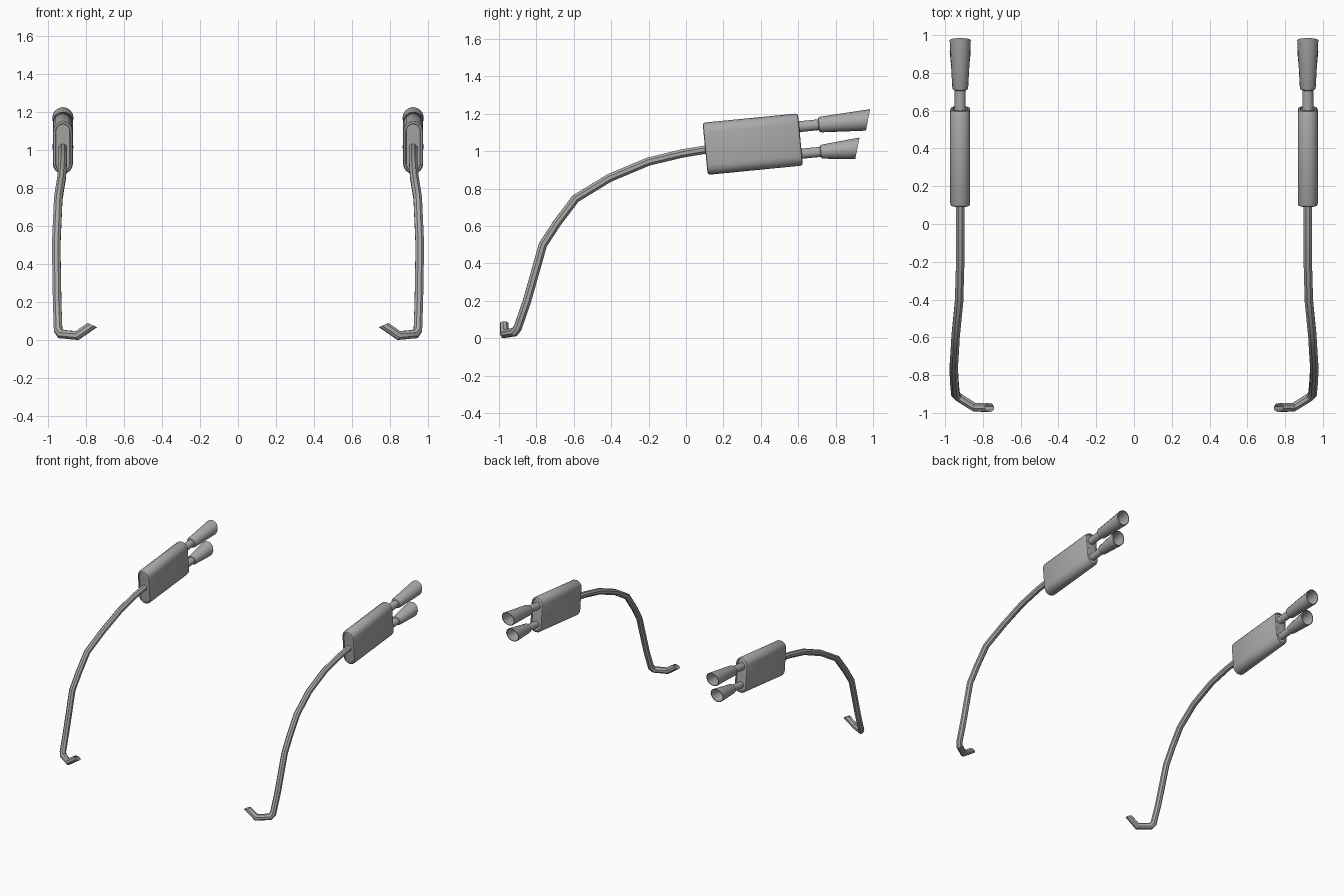
import bpy, math
from math import sin, cos, pi
from mathutils import Vector

cube = bpy.data.objects.get("Cube")
if cube:
    bpy.data.objects.remove(cube, do_unlink=True)

metal = bpy.data.materials.new("grey_metal")
metal.use_nodes = True
GREY = (0.4, 0.4, 0.4, 1)
metal.diffuse_color = GREY
metal.node_tree.nodes["Principled BSDF"].inputs["Base Color"].default_value = GREY

CENTRE_X = 0.92
TILT = math.radians(5.6)
AXIS = Vector((0, cos(TILT), sin(TILT)))
UP = Vector((0, -sin(TILT), cos(TILT)))
SIDE = Vector((1, 0, 0))


def loft(name, rings, side, caps=(False, False), angle=35):
    """Skin a row of equal rings; side -1 makes the mirrored copy."""
    n = len(rings[0])
    verts = [(p.x * side, p.y, p.z) for ring in rings for p in ring]
    faces = []
    for i in range(len(rings) - 1):
        for j in range(n):
            k = (j + 1) % n
            faces.append((i * n + j, i * n + k, (i + 1) * n + k, (i + 1) * n + j))
    if caps[0]:
        faces.append(tuple(reversed(range(n))))
    if caps[1]:
        faces.append(tuple(range((len(rings) - 1) * n, len(rings) * n)))
    if side > 0:
        faces = [tuple(reversed(f)) for f in faces]
    mesh = bpy.data.meshes.new(name)
    mesh.from_pydata(verts, [], faces)
    mesh.materials.append(metal)
    obj = bpy.data.objects.new(name, mesh)
    bpy.context.collection.objects.link(obj)
    bpy.ops.object.select_all(action='DESELECT')
    obj.select_set(True)
    bpy.context.view_layer.objects.active = obj
    bpy.ops.object.shade_smooth_by_angle(angle=math.radians(angle))
    return obj


def mitred_tube(path, radius, end_normal, sides=8):
    """Rings of a bent tube, carried along each leg to the mitre plane."""
    pts = [Vector(p) for p in path]
    d = (pts[1] - pts[0]).normalized()
    u = SIDE
    v = u.cross(d).normalized()
    u = d.cross(v)
    angles = [2 * pi * (j + 0.5) / sides for j in range(sides)]
    ring = [pts[0] + radius * (u * cos(a) - v * sin(a)) for a in angles]
    rings = [ring]
    for i in range(1, len(pts)):
        d = (pts[i] - pts[i - 1]).normalized()
        if i < len(pts) - 1:
            normal = d + (pts[i + 1] - pts[i]).normalized()
        else:
            normal = Vector(end_normal)
        ring = [p + d * ((pts[i] - p).dot(normal) / d.dot(normal)) for p in ring]
        rings.append(ring)
    return rings


def turned(start, profile, sides=16):
    """Rings round the tilted axis; profile rows are distance, radius, slant."""
    base = Vector(start)
    rings = []
    for dist, r, slant in profile:
        ring = []
        for j in range(sides):
            a = 2 * pi * j / sides
            ring.append(base + AXIS * (dist + slant * r * sin(a))
                        + SIDE * r * cos(a) + UP * r * sin(a))
        rings.append(ring)
    return rings


def stadium(dist, inset, half_height=0.14, half_width=0.053, steps=8):
    """One upright round-ended ring of the muffler."""
    mid = Vector((CENTRE_X, 0.357, 1.038)) + AXIS * dist
    r = half_width - inset
    straight = half_height - half_width
    ring = []
    for end in (1, -1):
        for j in range(steps + 1):
            a = pi * j / steps
            ring.append(mid + SIDE * end * r * cos(a)
                        + UP * end * (straight + r * sin(a)))
    return ring


# Downpipe from the muffler to the hooked front end
PIPE_PATH = [(0.92, 0.13, 1.013), (0.92, -0.02, 0.988), (0.92, -0.2, 0.945),
             (0.926, -0.41, 0.857), (0.944, -0.59, 0.747), (0.95, -0.69, 0.615),
             (0.955, -0.765, 0.5), (0.95, -0.85, 0.2), (0.945, -0.9, 0.055),
             (0.93, -0.917, 0.033), (0.845, -0.97, 0.025), (0.765, -0.972, 0.08)]

# Slanted tailpipe ends: name, muffler outlet, neck radius, tip length
TIPS = [("upper", (CENTRE_X, 0.59, 1.13), 0.029, 0.385, 0.042),
        ("lower", (CENTRE_X, 0.6, 0.985), 0.027, 0.318, 0.038)]

for side, word in ((1, "left"), (-1, "right")):
    loft(word + "_downpipe", mitred_tube(PIPE_PATH, 0.024, (-0.4, 0, 0.9)), side)

    # Muffler shell with softened ends and slightly sunken end plates
    half = 0.256
    ends = [(-half + 0.006, 0.017), (-half, 0.014), (-half + 0.003, 0.005),
            (-half + 0.014, 0.0)]
    rows = ends + [(-d, inset) for d, inset in reversed(ends)]
    loft(word + "_muffler", [stadium(d, i) for d, i in rows], side, (True, True))

    for level, start, neck, length, root in TIPS:
        # Narrow neck swelling into a hollow flared tip, cut at a slant
        joint = 0.118
        profile = [(0, neck, 0), (joint, neck, 0), (joint + 0.004, root - 0.004, 0),
                   (joint + 0.014, root, 0), (length, 0.056, 0.3),
                   (length, 0.051, 0.3), (joint + 0.03, root - 0.006, 0),
                   (joint + 0.02, neck - 0.004, 0), (0.03, neck - 0.004, 0)]
        loft(word + "_" + level + "_tailpipe", turned(start, profile), side,
             (False, True))
